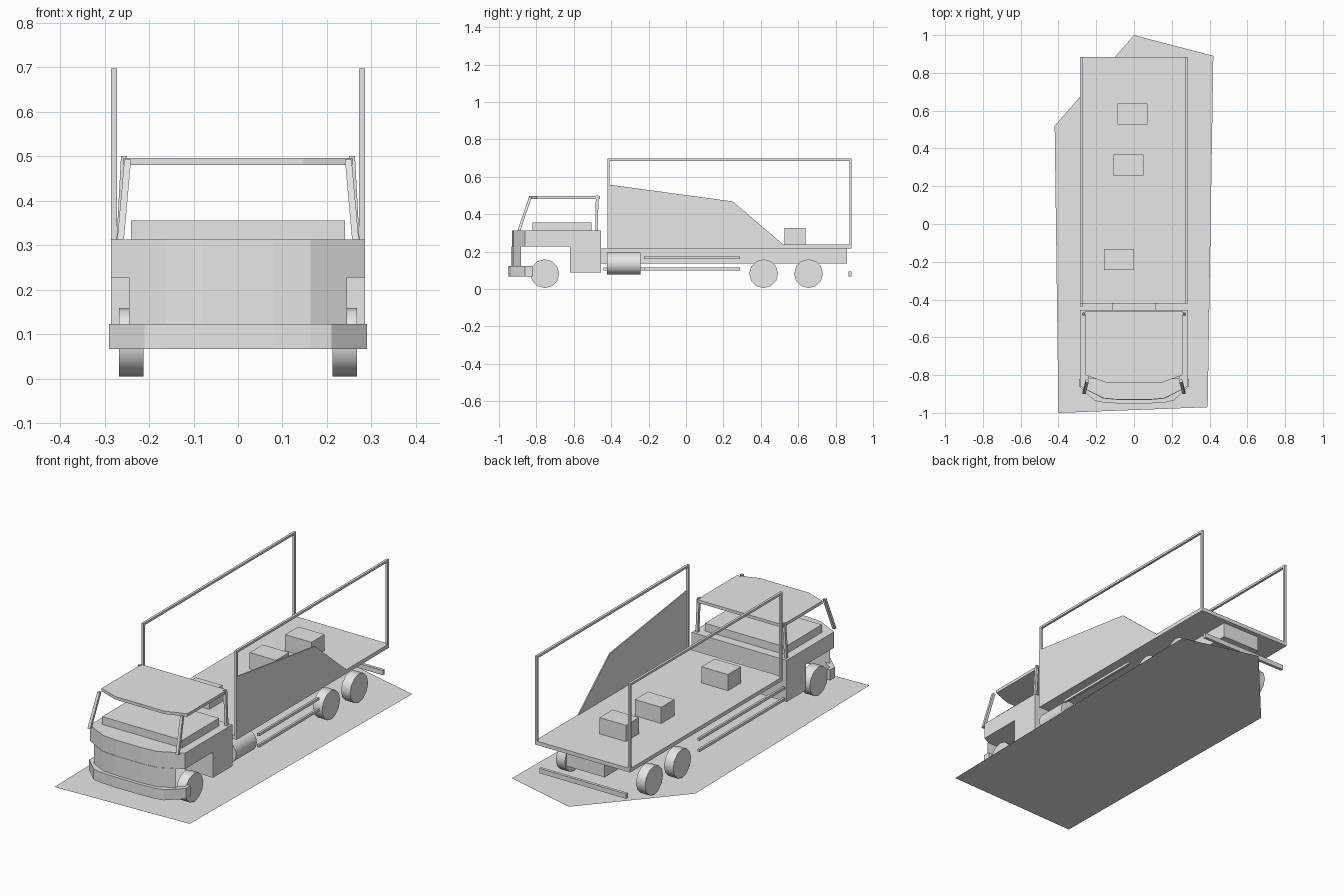
import bpy, bmesh
from math import pi
from mathutils import Vector

cube = bpy.data.objects.get("Cube")
if cube:
    bpy.data.objects.remove(cube, do_unlink=True)

GREY = (0.8, 0.8, 0.8, 1)
mat = bpy.data.materials.new("light_grey")
mat.use_nodes = True
mat.diffuse_color = GREY
for node in mat.node_tree.nodes:
    if node.type == 'BSDF_PRINCIPLED':
        node.inputs["Base Color"].default_value = GREY


def finish(name, bm):
    bmesh.ops.recalc_face_normals(bm, faces=bm.faces)
    mesh = bpy.data.meshes.new(name)
    bm.to_mesh(mesh)
    bm.free()
    mesh.materials.append(mat)
    obj = bpy.data.objects.new(name, mesh)
    bpy.context.collection.objects.link(obj)
    return obj


def prism(name, outline, lo, hi, axis='z'):
    """Extrude an (x, y) outline along z, or a (y, z) outline along x."""
    place = (lambda a, b, h: (a, b, h)) if axis == 'z' else (lambda a, b, h: (h, a, b))
    bm = bmesh.new()
    face = bm.faces.new([bm.verts.new(place(a, b, lo)) for a, b in outline])
    new = bmesh.ops.extrude_face_region(bm, geom=[face])['geom']
    move = Vector(place(0, 0, hi - lo))
    bmesh.ops.translate(bm, vec=move, verts=[v for v in new if isinstance(v, bmesh.types.BMVert)])
    return finish(name, bm)


def box(name, x, y, z):
    return prism(name, [(x[0], y[0]), (x[1], y[0]), (x[1], y[1]), (x[0], y[1])], *z)


def both(half):
    """Complete a plan outline by reflecting its +x half."""
    return half + [(-x, y) for x, y in reversed(half)]


def bar(name, start, end, w):
    """Leaning square post with level ends."""
    bm = bmesh.new()
    rings = [[bm.verts.new((p[0] + a * w / 2, p[1] + b * w / 2, p[2]))
              for a, b in ((-1, -1), (1, -1), (1, 1), (-1, 1))] for p in (start, end)]
    bm.faces.new(rings[0])
    bm.faces.new(rings[1])
    for i in range(4):
        j = (i + 1) % 4
        bm.faces.new((rings[0][i], rings[0][j], rings[1][j], rings[1][i]))
    return finish(name, bm)


def cylinder(name, centre, radius, length, axis, sides):
    bpy.ops.mesh.primitive_cylinder_add(
        vertices=sides, radius=radius, depth=length, location=centre,
        rotation=(0, pi / 2, 0) if axis == 'x' else (pi / 2, 0, 0))
    obj = bpy.context.object
    obj.name = name
    obj.data.materials.append(mat)
    bpy.ops.object.shade_smooth_by_angle(angle=0.7)
    return obj


# Ground sheet with clipped corners
bm = bmesh.new()
bm.faces.new([bm.verts.new((x, y, 0)) for x, y in
              ((-.40, -1), (.39, -.97), (.42, .89), (0, 1), (-.42, .52))])
ground = finish("ground_sheet", bm)

# Cab body: wide upper shell, front apron, lower rear section
prism("cab_body", both([(.285, -.455), (.285, -.86), (.163, -.922), (.08, -.93)]), .227, .313)
prism("cab_front_apron", both([(.245, -.882), (.163, -.924), (.08, -.932)]), .09, .227)
box("cab_rear_lower", (-.285, .285), (-.62, -.455), (.088, .227))
box("seat_block", (-.24, .24), (-.82, -.505), (.313, .355))

# Wrap-around front bumper
outer = [(.29, -.82), (.29, -.86), (.21, -.935), (.163, -.945), (.08, -.95)]
inner = [(.08, -.92), (.163, -.91), (.205, -.89), (.27, -.845), (.27, -.82)]
prism("front_bumper", outer + [(-x, y) for x, y in reversed(outer)]
      + [(-x, y) for x, y in reversed(inner)] + inner, .066, .123)

# Cab roof and its pillars
prism("cab_roof", both([(.257, -.46), (.257, -.80), (.147, -.84)]), .48, .496)
for side, s in (("left", 1), ("right", -1)):
    bar(f"front_pillar_{side}", (s * .264, -.893, .313), (s * .248, -.832, .492), .015)
    bar(f"rear_pillar_{side}", (s * .266, -.478, .313), (s * .256, -.475, .5), .014)

# Chassis, deck and cargo
box("chassis", (-.115, .115), (-.46, .86), (.136, .217))
box("deck", (-.285, .285), (-.42, .885), (.217, .238))
for i, (x, y) in enumerate(((-.008, .583), (-.03, .312), (-.08, -.188))):
    box(f"cargo_box_{i + 1}", (x - .079, x + .079), (y - .056, y + .056), (.238, .326))

# Side frames above the deck
for side, s in (("left", 1), ("right", -1)):
    xs = sorted((s * .272, s * .285))
    box(f"frame_front_post_{side}", xs, (-.42, -.408), (.238, .685))
    box(f"frame_rear_post_{side}", xs, (.873, .885), (.238, .685))
    box(f"frame_top_rail_{side}", xs, (-.42, .885), (.685, .697))

# Sloping panel on the left side only
prism("side_panel", [(-.42, .217), (-.42, .559), (.25, .468), (.52, .238), (.52, .217)],
      .280, .286, 'x')

# Underrun rails, shortened on the left by the fuel tank
for side, s, start in (("left", 1, -.225), ("right", -1, -.44)):
    for level, z in (("upper", .168), ("lower", .107)):
        box(f"{level}_guard_rail_{side}", sorted((s * .272, s * .284)), (start, .29), (z - .007, z + .007))
cylinder("fuel_tank", (.225, -.333, .136), .059, .177, 'y', 24)
box("rear_guard_bar", (-.26, .26), (.868, .884), (.068, .094))

# Wheels
for axle, y in (("front", -.755), ("middle", .415), ("rear", .655)):
    for side, s in (("left", 1), ("right", -1)):
        cylinder(f"{axle}_wheel_{side}", (s * .24, y, .082), .077, .054, 'x', 12)
